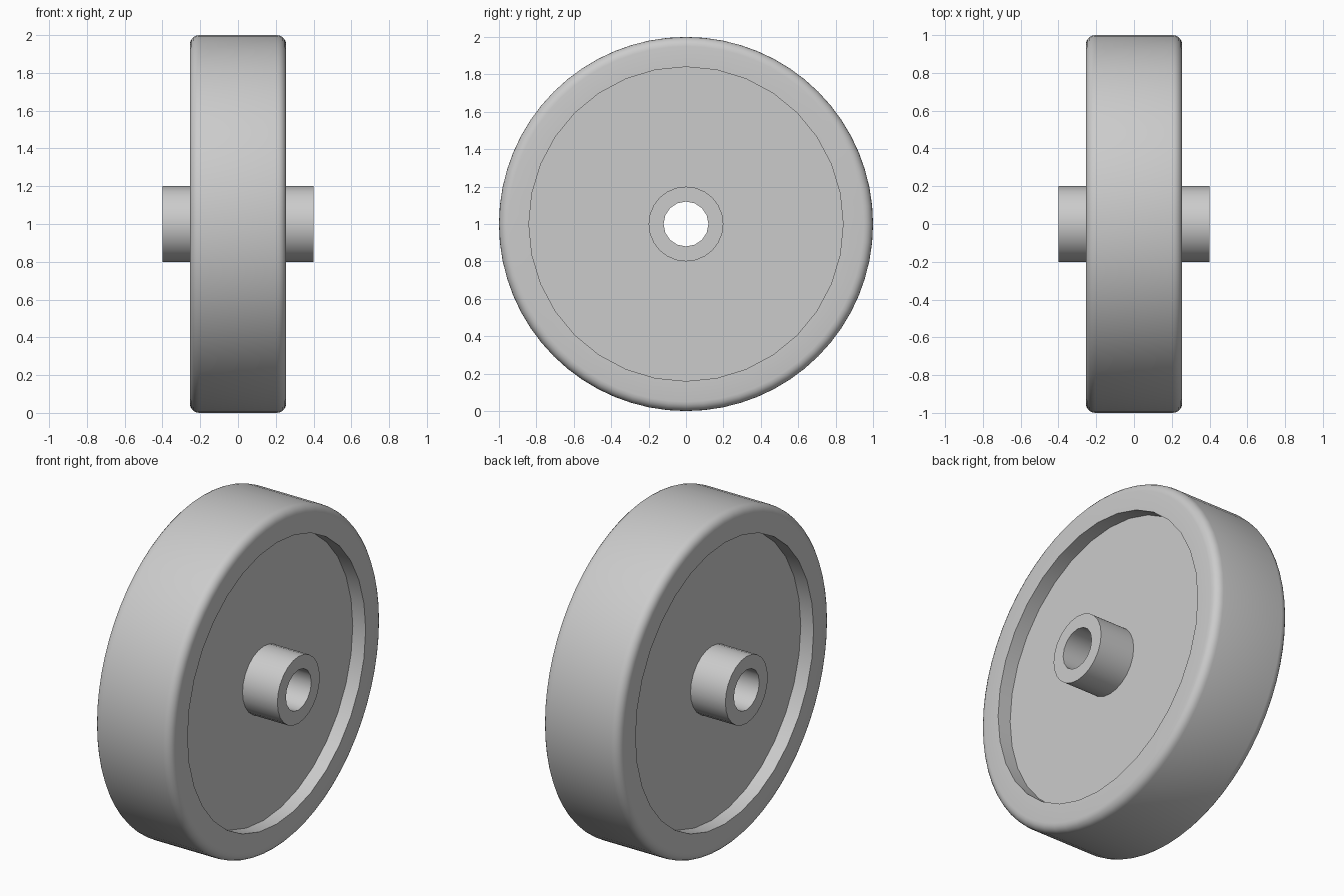
import bpy, bmesh
from math import sin, cos, pi

cube = bpy.data.objects.get("Cube")
if cube:
    bpy.data.objects.remove(cube, do_unlink=True)

# Sides of each round feature
TREAD, RECESS, HUB, BORE = 64, 32, 24, 16
AXLE_Z = 1.0

grey = bpy.data.materials.new("plain grey")
grey.use_nodes = True
colour = (0.6, 0.6, 0.6, 1)
grey.diffuse_color = colour
grey.node_tree.nodes["Principled BSDF"].inputs["Base Color"].default_value = colour


def add_ring(bm, x, radius, sides):
    """Circle of vertices around the axle."""
    return [bm.verts.new((x, radius * cos(2 * pi * i / sides),
                          AXLE_Z + radius * sin(2 * pi * i / sides)))
            for i in range(sides)]


def join_rings(bm, a, b):
    """Skin two rings: quads for equal counts, otherwise a zip of triangles."""
    na, nb = len(a), len(b)
    if na == nb:
        for i in range(na):
            j = (i + 1) % na
            bm.faces.new((a[i], a[j], b[j], b[i]))
        return
    i = j = 0
    while i < na or j < nb:
        if j == nb or (i < na and (i + 1) * nb <= (j + 1) * na):
            bm.faces.new((a[i], a[(i + 1) % na], b[j % nb]))
            i += 1
        else:
            bm.faces.new((a[i % na], b[(j + 1) % nb], b[j]))
            j += 1


def lathe(name, profile):
    """Closed solid of revolution from (x, radius, sides) points."""
    bm = bmesh.new()
    rings = [add_ring(bm, *p) for p in profile]
    for k, ring in enumerate(rings):
        join_rings(bm, ring, rings[(k + 1) % len(rings)])
    bmesh.ops.recalc_face_normals(bm, faces=bm.faces[:])
    mesh = bpy.data.meshes.new(name)
    bm.to_mesh(mesh)
    bm.free()
    mesh.materials.append(grey)
    obj = bpy.data.objects.new(name, mesh)
    bpy.context.collection.objects.link(obj)
    bpy.ops.object.select_all(action='DESELECT')
    obj.select_set(True)
    bpy.context.view_layer.objects.active = obj
    bpy.ops.object.shade_smooth_by_angle(angle=pi / 6)
    return obj


# One side, from bore to tread: hub end, web, recess wall, rim face, rounded edge
half = [(0.40, 0.12, BORE), (0.40, 0.20, HUB), (0.17, 0.20, HUB),
        (0.17, 0.84, RECESS), (0.255, 0.84, RECESS)]
edge, steps = 0.05, 5
for s in range(steps + 1):
    t = s / steps * pi / 2
    half.append((0.255 - edge + edge * cos(t), 1 - edge + edge * sin(t), TREAD))

# Mirror the profile for the other side
lathe("wheel_with_hub", half + [(-x, r, n) for x, r, n in reversed(half)])
